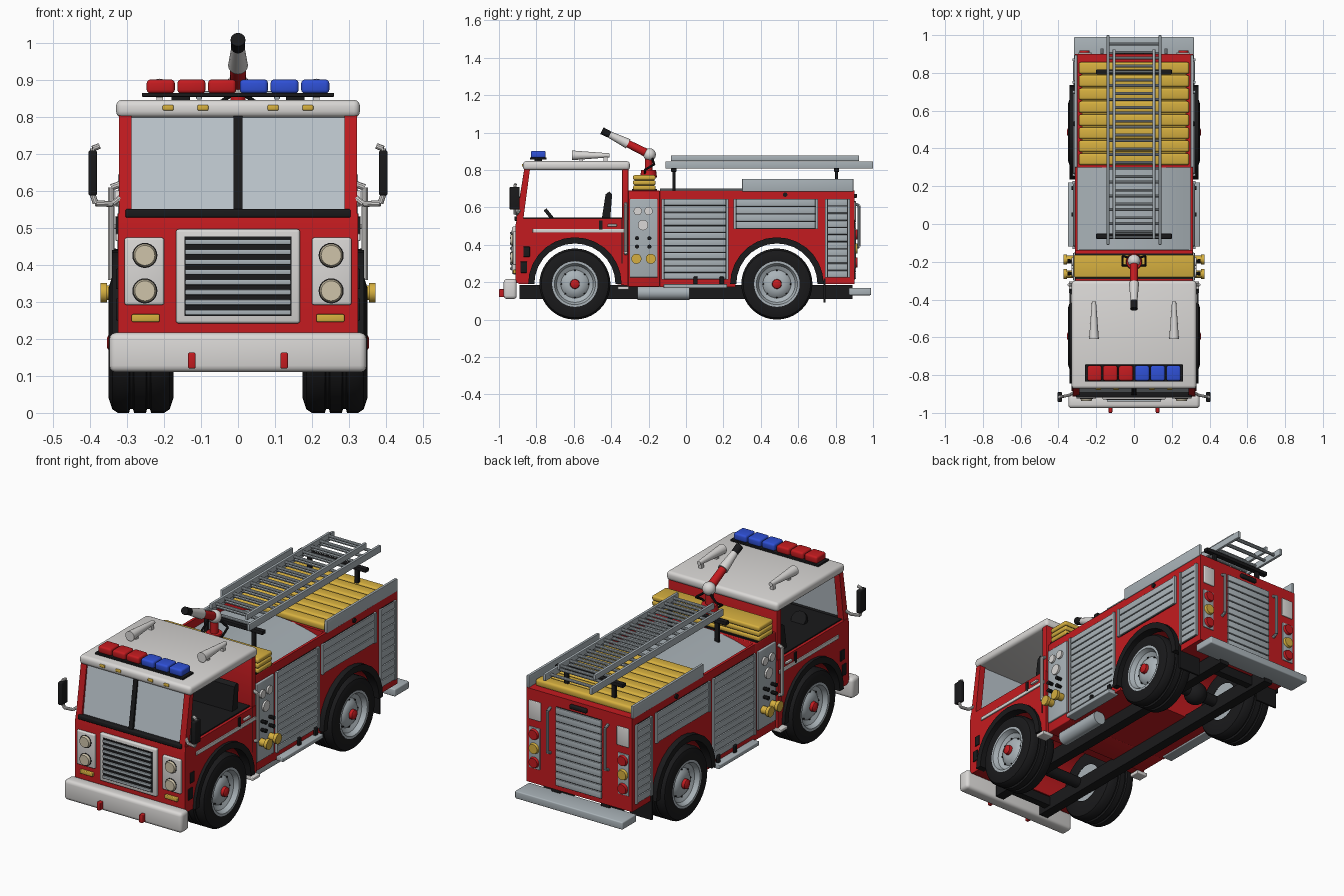
import bpy, bmesh, math
from mathutils import Vector, Matrix

def material(name, r, g, b):
    m = bpy.data.materials.new(name)
    m.diffuse_color = (r, g, b, 1)
    return m

RED = material("red paint", 0.55, 0.011, 0.014)
WHITE = material("white paint", 0.70, 0.685, 0.67)
SILVER = material("silver metal", 0.40, 0.45, 0.48)
GLASS = material("window glass", 0.52, 0.58, 0.63)
BLACK = material("black rubber", 0.010, 0.010, 0.011)
YELLOW = material("yellow", 0.67, 0.43, 0.05)
BLUE = material("blue lamp", 0.028, 0.08, 0.67)
CREAM = material("cream lamp", 0.62, 0.55, 0.40)

def finish(bm, name, mat, mirror=False):
    bmesh.ops.recalc_face_normals(bm, faces=bm.faces)
    if mirror:
        dup = bmesh.ops.duplicate(bm, geom=bm.verts[:] + bm.edges[:] + bm.faces[:])["geom"]
        for v in dup:
            if isinstance(v, bmesh.types.BMVert):
                v.co.x *= -1
        bmesh.ops.reverse_faces(bm, faces=[f for f in dup if isinstance(f, bmesh.types.BMFace)])
    for f in bm.faces:
        f.smooth = True
    me = bpy.data.meshes.new(name)
    bm.to_mesh(me)
    bm.free()
    me.set_sharp_from_angle(angle=math.radians(35))
    me.materials.append(mat)
    bpy.context.collection.objects.link(bpy.data.objects.new(name, me))

def boxes(name, mat, dims, bevel=0, mirror=False):
    """Each box is (x0, x1, y0, y1, z0, z1)."""
    bm = bmesh.new()
    for x0, x1, y0, y1, z0, z1 in dims:
        m = Matrix.LocRotScale(((x0 + x1) / 2, (y0 + y1) / 2, (z0 + z1) / 2), None, (x1 - x0, y1 - y0, z1 - z0))
        vs = bmesh.ops.create_cube(bm, size=1, matrix=m)["verts"]
        if bevel:
            es = list({e for v in vs for e in v.link_edges})
            bmesh.ops.bevel(bm, geom=es, offset=bevel, segments=3, profile=0.5, affect='EDGES')
    finish(bm, name, mat, mirror)

def rods(name, mat, segs, mirror=False, sides=16):
    """Each segment is (start, end, start radius, end radius)."""
    bm = bmesh.new()
    for a, b, r0, r1 in segs:
        a, b = Vector(a), Vector(b)
        rot = (b - a).to_track_quat('Z', 'Y').to_matrix().to_4x4()
        bmesh.ops.create_cone(bm, cap_ends=True, segments=sides, radius1=r0, radius2=r1,
                              depth=(b - a).length, matrix=Matrix.Translation((a + b) / 2) @ rot)
    finish(bm, name, mat, mirror)

def tube(name, mat, pts, r):
    rods(name, mat, [(a, b, r, r) for a, b in zip(pts, pts[1:])], True, 10)

def extrude(name, mat, pts, vec, mirror=False):
    bm = bmesh.new()
    f = bm.faces.new([bm.verts.new(p) for p in pts])
    ext = bmesh.ops.extrude_face_region(bm, geom=[f])["geom"]
    bmesh.ops.translate(bm, vec=vec, verts=[v for v in ext if isinstance(v, bmesh.types.BMVert)])
    finish(bm, name, mat, mirror)

def prism(name, mat, pts, x0, x1, mirror=False):
    """Side outline of (y, z) points pulled along x."""
    extrude(name, mat, [(x0, y, z) for y, z in pts], (x1 - x0, 0, 0), mirror)

def ball(name, mat, c, r):
    bm = bmesh.new()
    bmesh.ops.create_uvsphere(bm, u_segments=20, v_segments=12, radius=r, matrix=Matrix.Translation(c))
    finish(bm, name, mat)

def lathe(name, mat, prof, y, z):
    """(x, radius) profile turned about the axle, on both sides."""
    bm = bmesh.new()
    vs = [bm.verts.new((x, y, z + r)) for x, r in prof]
    es = [bm.edges.new(p) for p in zip(vs, vs[1:])]
    bmesh.ops.spin(bm, geom=vs + es, cent=(0, y, z), axis=(1, 0, 0), angle=2 * math.pi, steps=40)
    bmesh.ops.remove_doubles(bm, verts=bm.verts, dist=1e-5)
    finish(bm, name, mat, True)

def arc(cy, r, a0, a1, n=24, cz=0.19):
    angs = [math.radians(a0 + (a1 - a0) * i / n) for i in range(n + 1)]
    return [(cy + r * math.cos(a), cz + r * math.sin(a)) for a in angs]

FRONT, REAR, ARCH = -0.594, 0.486, 0.222

# Wheels, fender lips, axles
for label, y in (("front", FRONT), ("rear", REAR)):
    lathe(label + "_tyre", BLACK, [(0.18, 0.10), (0.175, 0.15), (0.185, 0.18), (0.20, 0.19), (0.235, 0.19),
          (0.238, 0.18), (0.246, 0.18), (0.249, 0.19), (0.281, 0.19), (0.284, 0.18), (0.292, 0.18),
          (0.295, 0.19), (0.325, 0.19), (0.34, 0.18), (0.35, 0.15), (0.345, 0.118), (0.32, 0.11)], y, 0.19)
    lathe(label + "_rim", SILVER, [(0.19, 0), (0.19, 0.112), (0.346, 0.122), (0.346, 0.11), (0.322, 0.098),
          (0.31, 0.075), (0.325, 0.06), (0.332, 0.035), (0.332, 0)], y, 0.19)
    lathe(label + "_hub", RED, [(0.33, 0.026), (0.348, 0.024), (0.355, 0.012), (0.355, 0)], y, 0.19)
    rods(label + "_wheel_nuts", BLACK, [((0.31, a, b), (0.318, a, b), 0.005, 0.004) for a, b in arc(y, 0.073, 0, 315, 7)], True, 8)
    prism(label + "_fender_lip", BLACK, arc(y, 0.25, 0, 180, 14) + arc(y, ARCH - 0.005, 180, 0, 14), 0.29, 0.341, True)
    rods(label + "_axle", BLACK, [((-0.2, y, 0.17), (0.2, y, 0.17), 0.03, 0.03)])
ball("differential", BLACK, (0, REAR, 0.17), 0.06)

# Chassis and underbody
boxes("chassis_rails", BLACK, [(0.12, 0.172, -0.89, 0.89, 0.11, 0.185)], mirror=True)
boxes("cross_members", BLACK, [(-0.13, 0.13, y, y + 0.04, 0.13, 0.18) for y in (-0.85, 0.75)])
rods("fuel_tank", SILVER, [((0.245, -0.26, 0.143), (0.245, 0.02, 0.143), 0.037, 0.037)], sides=24)
boxes("running_boards", SILVER, [(0.29, 0.35, -0.12, 0.22, 0.168, 0.19)], 0.004, True)
boxes("cab_steps", WHITE, [(0.28, 0.345, -0.365, -0.305, 0.16, 0.178)], 0.004, True)
boxes("mud_flaps", BLACK, [(0.19, 0.32, 0.735, 0.745, 0.09, 0.22)], mirror=True)
boxes("rear_step", SILVER, [(-0.318, 0.318, 0.87, 0.99, 0.13, 0.17)], 0.006)

# Cab shell
prism("cab_lower", RED, [(-0.31, 0.18), (-0.31, 0.54), (-0.905, 0.54), (-0.912, 0.50), (-0.912, 0.20), (-0.89, 0.19)]
      + arc(FRONT, ARCH, 180, 0), -0.325, 0.325)
prism("windscreen_pillars", RED, [(-0.908, 0.535), (-0.87, 0.535), (-0.832, 0.82), (-0.862, 0.82)], 0.288, 0.322, True)
prism("windscreen", GLASS, [(-0.895, 0.54), (-0.88, 0.54), (-0.84, 0.815), (-0.855, 0.815)], -0.29, 0.29)
prism("windscreen_divider", BLACK, [(-0.908, 0.54), (-0.87, 0.54), (-0.835, 0.81), (-0.864, 0.81)], -0.012, 0.012)
boxes("windscreen_sill", BLACK, [(-0.305, 0.305, -0.918, -0.87, 0.528, 0.552)], 0.006)
boxes("cab_back_wall", RED, [(-0.322, 0.322, -0.342, -0.308, 0.53, 0.815)], 0.004)
boxes("cab_roof", WHITE, [(-0.33, 0.33, -0.872, -0.3, 0.799, 0.847)], 0.017)
boxes("cab_floor", BLACK, [(-0.31, 0.31, -0.87, -0.343, 0.538, 0.546)])
prism("seats", BLACK, [(-0.45, 0.54), (-0.405, 0.54), (-0.395, 0.67), (-0.41, 0.685), (-0.43, 0.67)], 0.04, 0.28, True)
rods("steering_wheel", BLACK, [((-0.16, -0.735, 0.55), (-0.16, -0.72, 0.562), 0.042, 0.042)], sides=24)
boxes("side_trim", WHITE, [(0.322, 0.331, -0.82, -0.32, 0.465, 0.485)], 0.003, True)
boxes("door_handles", WHITE, [(0.322, 0.336, -0.42, -0.37, 0.498, 0.51)], 0.003, True)
boxes("door_latches", BLACK, [(0.322, 0.331, -0.465, -0.447, 0.475, 0.53)], mirror=True)
boxes("door_gaps", BLACK, [(0.32, 0.3265, -0.344, -0.339, 0.30, 0.54)], mirror=True)
boxes("corner_guards", BLACK, [(0.322, 0.33, -0.885, -0.85, 0.25, 0.31), (0.322, 0.33, -0.87, -0.835, 0.335, 0.39)], 0.003, True)

# Cab front
boxes("front_bumper", WHITE, [(-0.348, 0.348, -0.975, -0.905, 0.11, 0.217)], 0.018)
boxes("tow_hooks", RED, [(0.115, 0.135, -1.0, -0.965, 0.12, 0.163)], 0.004, True)
boxes("grille_frame", WHITE, [(-0.168, 0.168, -0.93, -0.905, 0.242, 0.497)], 0.008)
boxes("grille_opening", BLACK, [(-0.145, 0.145, -0.933, -0.92, 0.262, 0.477)])
boxes("grille_bars", SILVER, [(-0.143, 0.143, -0.94, -0.93, 0.265 + i * 0.0272, 0.279 + i * 0.0272) for i in range(8)], 0.003)
boxes("headlight_panels", WHITE, [(0.2, 0.307, -0.925, -0.905, 0.292, 0.474)], 0.006, True)
rods("headlight_rims", BLACK, [((0.252, -0.92, z), (0.252, -0.927, z), 0.034, 0.034) for z in (0.33, 0.426)], True, 24)
rods("headlights", CREAM, [((0.252, -0.925, z), (0.252, -0.938, z), 0.032, 0.027) for z in (0.33, 0.426)], True, 24)
boxes("front_indicators", YELLOW, [(0.212, 0.288, -0.925, -0.905, 0.246, 0.267)], 0.004, True)
boxes("roof_markers", YELLOW, [(x, x + 0.03, -0.878, -0.86, 0.818, 0.833) for x in (0.08, 0.174)], 0.004, True)
tube("mirror_arms", WHITE, [(0.315, -0.89, 0.585), (0.34, -0.905, 0.565), (0.385, -0.915, 0.567), (0.393, -0.915, 0.59),
     (0.393, -0.915, 0.715), (0.375, -0.912, 0.722)], 0.008)
boxes("mirrors", BLACK, [(0.381, 0.405, -0.943, -0.89, 0.588, 0.71)], 0.006, True)

# Roof equipment
boxes("light_bar_base", BLACK, [(-0.26, 0.26, -0.835, -0.745, 0.855, 0.866), (-0.18, -0.13, -0.81, -0.77, 0.84, 0.86),
      (0.13, 0.18, -0.81, -0.77, 0.84, 0.86)], 0.003)
for label, mat, s in (("red", RED, -1), ("blue", BLUE, 1)):
    boxes(label + "_beacons", mat, [(s * c - 0.038, s * c + 0.038, -0.83, -0.75, 0.864, 0.902) for c in (0.043, 0.126, 0.209)], 0.01)
rods("air_horns", WHITE, [((0.212, -0.61, 0.878), (0.212, -0.41, 0.878), 0.026, 0.011)], True, 20)
boxes("horn_feet", WHITE, [(0.203, 0.221, y, y + 0.02, 0.84, 0.875) for y in (-0.57, -0.44)], mirror=True)

# Pump section with gauges, outlets and folded hose
boxes("pump_body", RED, [(-0.312, 0.312, -0.31, -0.14, 0.175, 0.69)], 0.004)
boxes("pump_panel", SILVER, [(0.308, 0.322, -0.3, -0.152, 0.225, 0.645)], 0.004, True)
rods("gauges", WHITE, [((0.318, y, z), (0.332, y, z), r, r) for y, z, r in
     ((-0.258, 0.58, 0.022), (-0.2, 0.58, 0.022), (-0.23, 0.505, 0.028))], True, 20)
rods("valve_knobs", BLACK, [((0.318, y, z), (0.352, y, z), 0.008, 0.011) for y in (-0.262, -0.196) for z in (0.39, 0.435)], True, 10)
rods("hose_outlets", YELLOW, [((x, y, 0.325), (x + d, y, 0.325), r, r) for y in (-0.265, -0.188)
     for x, d, r in ((0.318, 0.04, 0.02), (0.355, 0.017, 0.027))], True)
boxes("folded_hose", YELLOW, [(-0.318, 0.318, -0.283, -0.163, 0.692 + i * 0.027, 0.718 + i * 0.027) for i in range(3)], 0.009)
boxes("hose_tray", BLACK, [(-0.31, 0.31, -0.29, -0.156, 0.688, 0.697), (-0.31, 0.31, -0.276, -0.17, 0.69, 0.765)])
tube("grab_rails", WHITE, [(0.315, -0.322, 0.62), (0.343, -0.322, 0.61), (0.343, -0.322, 0.36), (0.315, -0.322, 0.35)], 0.009)

# Water cannon
rods("cannon_base", RED, [((0, -0.2, 0.76), (0, -0.2, 0.80), 0.045, 0.04), ((0, -0.2, 0.80), (0, -0.2, 0.87), 0.02, 0.02)])
ball("cannon_joint", WHITE, (0, -0.195, 0.882), 0.034)
rods("cannon_barrel", RED, [((0, -0.19, 0.88), (0, -0.33, 0.95), 0.023, 0.02)])
rods("cannon_sleeve", WHITE, [((0, -0.31, 0.94), (0, -0.41, 0.99), 0.027, 0.018)])
rods("cannon_nozzle", BLACK, [((0, -0.40, 0.985), (0, -0.45, 1.01), 0.018, 0.02)])
tube("cannon_handles", BLACK, [(0.02, -0.18, 0.86), (0.06, -0.17, 0.83), (0.06, -0.22, 0.80), (0.03, -0.22, 0.78)], 0.006)

# Rear body with wheel cutaway, domed tank top and hose bed
prism("rear_body", RED, [(-0.14, 0.175), (-0.14, 0.64), (0.3, 0.64), (0.3, 0.69), (0.9, 0.69), (0.9, 0.19)]
      + arc(REAR, ARCH, 0, 180) + [(REAR - ARCH, 0.175)], -0.312, 0.312)
boxes("tank_side_walls", RED, [(0.298, 0.312, -0.14, 0.3, 0.63, 0.69)], mirror=True)
extrude("tank_top", SILVER, [(0.3 * t / 8, -0.138, 0.70 - 0.055 * (t / 8) ** 2) for t in range(-8, 9)], (0, 0.44, 0))
boxes("hose_bed", YELLOW, [(-0.292, 0.292, 0.312 + i * 0.069, 0.374 + i * 0.069, 0.685, 0.723) for i in range(8)], 0.012)
boxes("hose_bed_base", YELLOW, [(-0.275, 0.275, 0.315, 0.855, 0.685, 0.702)])
boxes("bed_rails", SILVER, [(0.3, 0.315, 0.3, 0.895, 0.685, 0.752)], 0.003, True)

# Roller shutters
def slats(lo, hi):
    n = round((hi - lo) / 0.037)
    p = (hi - lo) / n
    return [(lo + i * p + 0.002, lo + (i + 1) * p - 0.002) for i in range(n)]

for label, y0, y1, z0, z1 in (("middle", -0.125, 0.22, 0.215, 0.645), ("upper", 0.26, 0.70, 0.485, 0.645),
                              ("back", 0.75, 0.87, 0.225, 0.645)):
    boxes(label + "_shutter_recess", BLACK, [(0.308, 0.315, y0, y1, z0, z1)], mirror=True)
    boxes(label + "_shutter_slats", SILVER, [(0.31, 0.322, y0 + 0.008, y1 - 0.008, a, b) for a, b in slats(z0, z1)], 0.003, True)
    boxes(label + "_shutter_frame", SILVER, [(0.31, 0.325, y - 0.007, y + 0.007, z0, z1) for y in (y0, y1)], mirror=True)
boxes("tail_shutter_recess", BLACK, [(-0.135, 0.135, 0.895, 0.903, 0.215, 0.635)])
boxes("tail_shutter_slats", SILVER, [(-0.135, 0.135, 0.898, 0.91, a, b) for a, b in slats(0.215, 0.635)], 0.003)
boxes("shutter_latches", BLACK, [(0.318, 0.332, y, y + 0.022, 0.185, 0.23) for y in (0.04, 0.18)], 0.004, True)
rods("side_marker", BLACK, [((0.308, 0.53, 0.668), (0.32, 0.53, 0.668), 0.012, 0.012)], True)

# Tail details
tube("tail_handles", SILVER, [(0.17, 0.9, 0.62), (0.17, 0.925, 0.61), (0.17, 0.925, 0.39), (0.17, 0.9, 0.38)], 0.008)
boxes("tail_plates", WHITE, [(0.225, 0.295, 0.897, 0.908, 0.53, 0.63)], 0.004, True)
boxes("tail_light_panels", SILVER, [(0.23, 0.295, 0.897, 0.905, 0.27, 0.49)], 0.003, True)
for label, mat, zs in (("red_tail_lights", RED, (0.305, 0.455)), ("amber_tail_lights", YELLOW, (0.38,))):
    rods(label, mat, [((0.262, 0.9, z), (0.262, 0.918, z), 0.03, 0.025) for z in zs], True, 20)
boxes("tail_lamp", BLACK, [(-0.05, 0.05, 0.895, 0.915, 0.65, 0.672)], 0.006)

# Two-section ladder on its supports
boxes("outer_ladder_rails", SILVER, [(0.13, 0.145, -0.11, 1.0, 0.808, 0.845)], 0.003, True)
boxes("inner_ladder_rails", SILVER, [(0.098, 0.113, -0.08, 0.925, 0.848, 0.878)], 0.003, True)
for label, x, y0, z in (("outer", 0.135, -0.07, 0.826), ("inner", 0.1, -0.04, 0.863)):
    rods(label + "_ladder_rungs", SILVER, [((-x, y0 + i * 0.073, z), (x, y0 + i * 0.073, z), 0.008, 0.008)
         for i in range(15 if label == "outer" else 14)], sides=10)
for label, y in (("front", -0.065), ("rear", 0.805)):
    boxes(label + "_ladder_support", BLACK, [(-0.2, 0.2, y - 0.014, y + 0.014, 0.79, 0.81)] +
          [(s * 0.14 - 0.012, s * 0.14 + 0.012, y - 0.008, y + 0.008, 0.675, 0.8) for s in (-1, 1)], 0.003)
